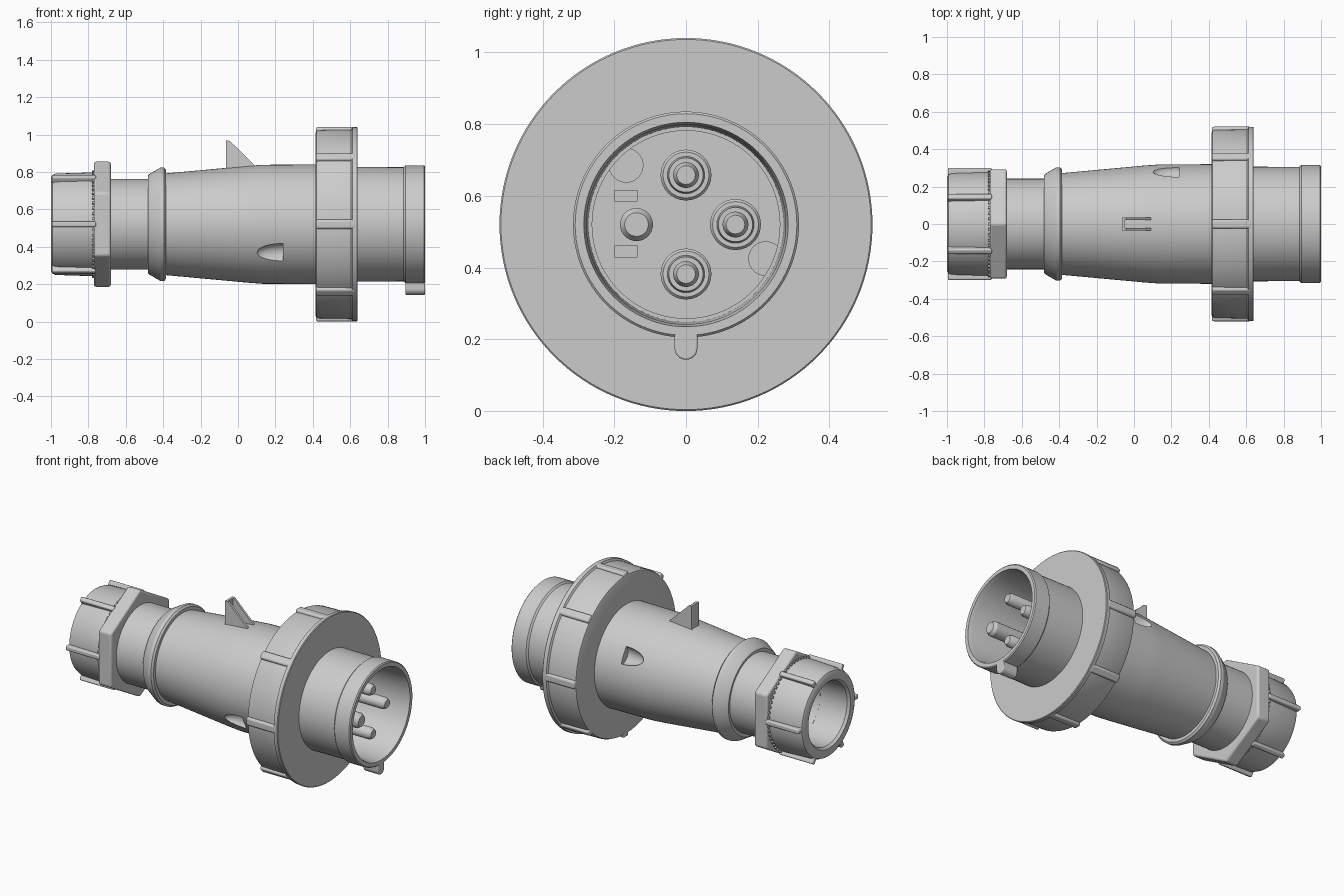
import bpy, bmesh
from math import pi, sin, cos, radians
from mathutils import Matrix, Vector

if "Cube" in bpy.data.objects:
    bpy.data.objects.remove(bpy.data.objects["Cube"])

CZ = 0.52  # height of the plug axis, which runs along x


def finish(name, bm, angle=30, bevel=0):
    bmesh.ops.remove_doubles(bm, verts=bm.verts, dist=1e-5)
    bmesh.ops.recalc_face_normals(bm, faces=bm.faces)
    me = bpy.data.meshes.new(name)
    bm.to_mesh(me)
    bm.free()
    ob = bpy.data.objects.new(name, me)
    bpy.context.collection.objects.link(ob)
    if bevel:
        mod = ob.modifiers.new("Bevel", 'BEVEL')
        mod.width, mod.segments = bevel, 3
        mod.limit_method = 'ANGLE'
    smooth(ob, angle)
    return ob


def smooth(ob, angle=30):
    bpy.ops.object.select_all(action='DESELECT')
    bpy.context.view_layer.objects.active = ob
    ob.select_set(True)
    bpy.ops.object.shade_smooth_by_angle(angle=radians(angle))


def lathe(name, profile, y=0, z=CZ, seg=96, closed=True, bevel=0):
    """Revolve (x, radius) points round an axis parallel to x."""
    bm = bmesh.new()
    rings = [[bm.verts.new((x, y + r * sin(2 * pi * i / seg), z + r * cos(2 * pi * i / seg)))
              for i in range(seg)] if r > 0 else [bm.verts.new((x, y, z))] * seg
             for x, r in profile]
    pairs = list(zip(rings, rings[1:])) + ([(rings[-1], rings[0])] if closed else [])
    for a, b in pairs:
        for i in range(seg):
            j = (i + 1) % seg
            quad = list(dict.fromkeys((a[i], a[j], b[j], b[i])))
            if len(quad) > 2:
                bm.faces.new(quad)
    return finish(name, bm, bevel=bevel)


def prism(name, outline, direction, bevel=0):
    """Extrude a planar outline along a vector."""
    bm = bmesh.new()
    face = bm.faces.new([bm.verts.new(p) for p in outline])
    ext = bmesh.ops.extrude_face_region(bm, geom=[face])
    bmesh.ops.translate(bm, vec=Vector(direction),
                        verts=[v for v in ext['geom'] if isinstance(v, bmesh.types.BMVert)])
    return finish(name, bm, bevel=bevel)


def ribs(name, count, x0, x1, r0, r1, width, bevel=0, turn=0):
    """Radial blocks repeated round the plug axis."""
    bm = bmesh.new()
    for i in range(count):
        m = (Matrix.Translation((0, 0, CZ)) @ Matrix.Rotation(turn + 2 * pi * i / count, 4, 'X')
             @ Matrix.Translation(((x0 + x1) / 2, 0, (r0 + r1) / 2))
             @ Matrix.Diagonal((x1 - x0, width, r1 - r0, 1)))
        bmesh.ops.create_cube(bm, size=1, matrix=m)
    return finish(name, bm, bevel=bevel)


def cut(target, cutters):
    for c in cutters:
        c.hide_render = True
        mod = target.modifiers.new("Cut", 'BOOLEAN')
        mod.object, mod.operation, mod.solver = c, 'DIFFERENCE', 'EXACT'
        bpy.context.view_layer.objects.active = target
        bpy.ops.object.modifier_apply(modifier=mod.name)
        bpy.data.objects.remove(c)
    smooth(target)


# Tapered housing with neck and collar
body = lathe("housing", [
    (-0.50, 0), (-0.50, 0.19), (-0.80, 0.195), (-0.80, 0.242), (-0.475, 0.242), (-0.48, 0.262),
    (-0.472, 0.270), (-0.415, 0.303), (-0.395, 0.303), (-0.385, 0.292), (-0.385, 0.272),
    (0.05, 0.312), (0.13, 0.318), (0.44, 0.320), (0.44, 0)], closed=False)

# Two scooped dimples on opposite flanks
dimples = []
for a in (-1, 1):
    bm = bmesh.new()
    bmesh.ops.create_uvsphere(bm, u_segments=32, v_segments=24, radius=1, matrix=Matrix.Translation(
        (0.24, a * 0.285, CZ + a * 0.155)) @ Matrix.Diagonal((0.14, 0.05, 0.055, 1)))
    bmesh.ops.bisect_plane(bm, geom=bm.verts[:] + bm.edges[:] + bm.faces[:],
                           plane_co=(0.24, 0, 0), plane_no=(1, 0, 0), clear_outer=True)
    bmesh.ops.holes_fill(bm, edges=[e for e in bm.edges if e.is_boundary])
    dimples.append(finish("dimple_cutter", bm))
cut(body, dimples)

# Cable gland nut, hexagonal flange, grip ribs and ratchet teeth
lathe("gland_nut", [(-0.985, 0.198), (-1.0, 0.21), (-1.0, 0.25), (-0.993, 0.263), (-0.975, 0.271),
                    (-0.76, 0.278), (-0.76, 0.195)])
lathe("gland_hex_flange", [(-0.77, 0.23), (-0.77, 0.338), (-0.68, 0.338), (-0.68, 0.23)],
      seg=6, bevel=0.012)
ribs("gland_ribs", 6, -0.995, -0.76, 0.25, 0.299, 0.03, 0.008, pi / 6)
ribs("gland_teeth", 60, -0.78, -0.765, 0.26, 0.288, 0.014)

# Locking ring with front lip and eight grip ribs
lathe("locking_ring", [(0.415, 0.30), (0.415, 0.488), (0.419, 0.498), (0.43, 0.503), (0.605, 0.506),
                       (0.612, 0.518), (0.636, 0.520), (0.64, 0.516), (0.64, 0.30)], seg=128)
ribs("ring_ribs", 8, 0.416, 0.63, 0.47, 0.520, 0.05, 0.012)

# Front sleeve, a hollow tube with a thicker rim
lathe("contact_sleeve", [
    (0.45, 0), (0.45, 0.272), (0.97, 0.278), (1.0, 0.285), (1.0, 0.309), (0.994, 0.315),
    (0.895, 0.315), (0.885, 0.305), (0.42, 0.308), (0.42, 0)], closed=False)

# Keying tab under the rim
arc = [(0.895, 0.032 * cos(pi * i / 12), CZ - 0.345 - 0.032 * sin(pi * i / 12)) for i in range(13)]
prism("key_tab", [(0.895, 0.032, CZ - 0.30)] + arc + [(0.895, -0.032, CZ - 0.30)], (0.105, 0, 0), 0.005)

# Contact carrier plate with round notches and slots
plate = lathe("contact_carrier", [(0.44, 0), (0.44, 0.263), (0.50, 0.263), (0.50, 0)], closed=False)
holes = [lathe("notch_cutter", [(0.47, 0), (0.47, 0.047), (0.6, 0.047), (0.6, 0)], y, z, 32, False)
         for y, z in ((-0.167, 0.685), (0.222, 0.425))]
holes += [prism("slot_cutter", [(0.48, -0.20, z), (0.48, -0.135, z), (0.48, -0.135, z + 0.03),
                                (0.48, -0.20, z + 0.03)], (0.1, 0, 0)) for z in (0.43, 0.585)]
cut(plate, holes)

# Stepped contact pins and the thicker earth pin
for n, (y, z) in enumerate(((0, 0.138), (0.138, 0), (0, -0.138))):
    lathe(f"pin_socket_{n + 1}", [(0.49, 0), (0.49, 0.071), (0.525, 0.071), (0.533, 0.064),
                                  (0.533, 0.052), (0.56, 0.048), (0.56, 0)], y, CZ + z, 32, False)
    lathe(f"contact_pin_{n + 1}", [(0.49, 0), (0.49, 0.036), (0.925, 0.036), (0.945, 0.026),
                                   (0.945, 0)], y, CZ + z, 32, False)
lathe("earth_pin", [(0.49, 0), (0.49, 0.046), (0.94, 0.046), (0.96, 0.033), (0.96, 0)],
      -0.138, CZ, 32, False)

# Latch fin on top: back wall and two sloping cheeks
for side, y in (("left", 0.022), ("right", -0.036)):
    prism(f"fin_cheek_{side}", [(-0.065, y, 0.80), (-0.065, y, 0.967), (-0.043, y, 0.965),
                                (0.09, y, 0.835), (0.09, y, 0.80)], (0, 0.014, 0))
prism("fin_back", [(-0.065, -0.036, 0.80), (-0.065, -0.036, 0.967), (-0.05, -0.036, 0.967),
                   (-0.05, -0.036, 0.80)], (0, 0.072, 0))
